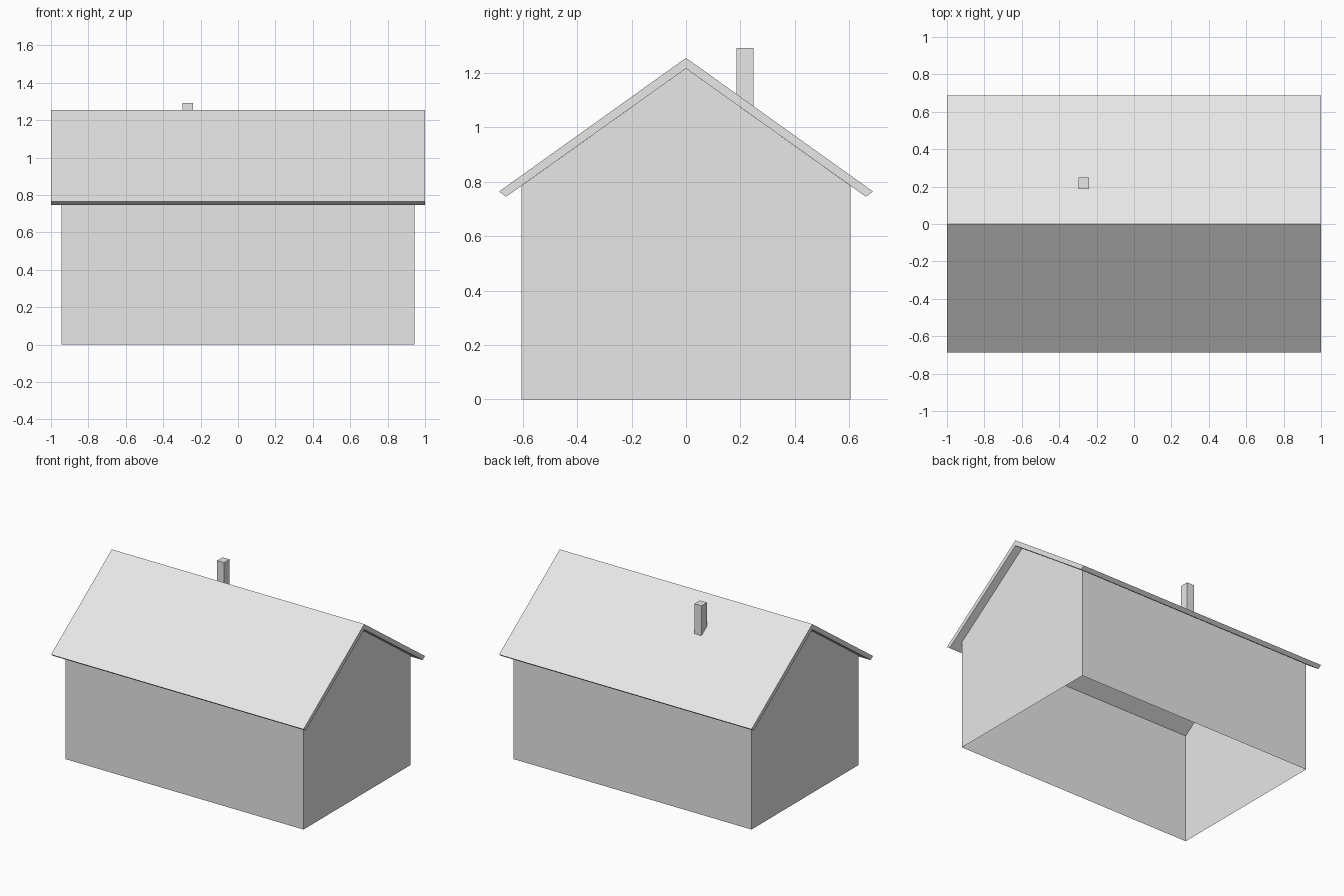
import bpy
import bmesh

cube = bpy.data.objects.get("Cube")
if cube:
    bpy.data.objects.remove(cube, do_unlink=True)

grey = bpy.data.materials.new("plain_grey")
grey.use_nodes = True
colour = (0.8, 0.8, 0.8, 1)
grey.diffuse_color = colour
grey.node_tree.nodes["Principled BSDF"].inputs["Base Color"].default_value = colour


def prism(name, profile, x0, x1, open_edges=()):
    """Sweep a (y, z) profile along x, leaving the listed profile edges open."""
    bm = bmesh.new()
    near = [bm.verts.new((x0, y, z)) for y, z in profile]
    far = [bm.verts.new((x1, y, z)) for y, z in profile]
    bm.faces.new(near)
    bm.faces.new(far[::-1])
    n = len(profile)
    for i in range(n):
        if i not in open_edges:
            j = (i + 1) % n
            bm.faces.new((near[i], far[i], far[j], near[j]))
    bmesh.ops.recalc_face_normals(bm, faces=bm.faces)
    mesh = bpy.data.meshes.new(name)
    bm.to_mesh(mesh)
    bm.free()
    mesh.materials.append(grey)
    obj = bpy.data.objects.new(name, mesh)
    bpy.context.collection.objects.link(obj)
    return obj


ridge, under_ridge = 1.255, 1.216
slope = 0.713
half_depth = 0.605
eave = under_ridge - slope * half_depth

# Thin gabled walls, open at the floor and under the roof
prism("walls",
      [(-half_depth, 0), (half_depth, 0), (half_depth, eave),
       (0, under_ridge), (-half_depth, eave)],
      -0.943, 0.943, open_edges=(0, 2, 3))

# Pitched roof slab with square-cut eaves
prism("roof",
      [(-0.687, 0.764), (0, ridge), (0.687, 0.764),
       (0.661, 0.745), (0, under_ridge), (-0.661, 0.745)],
      -1, 1)

# Chimney, its foot cut to the roof pitch and set into the slab
y0, y1 = 0.186, 0.248
foot = (ridge + under_ridge) / 2
prism("chimney",
      [(y0, foot - slope * y0), (y1, foot - slope * y1), (y1, 1.292), (y0, 1.292)],
      -0.296, -0.24)
